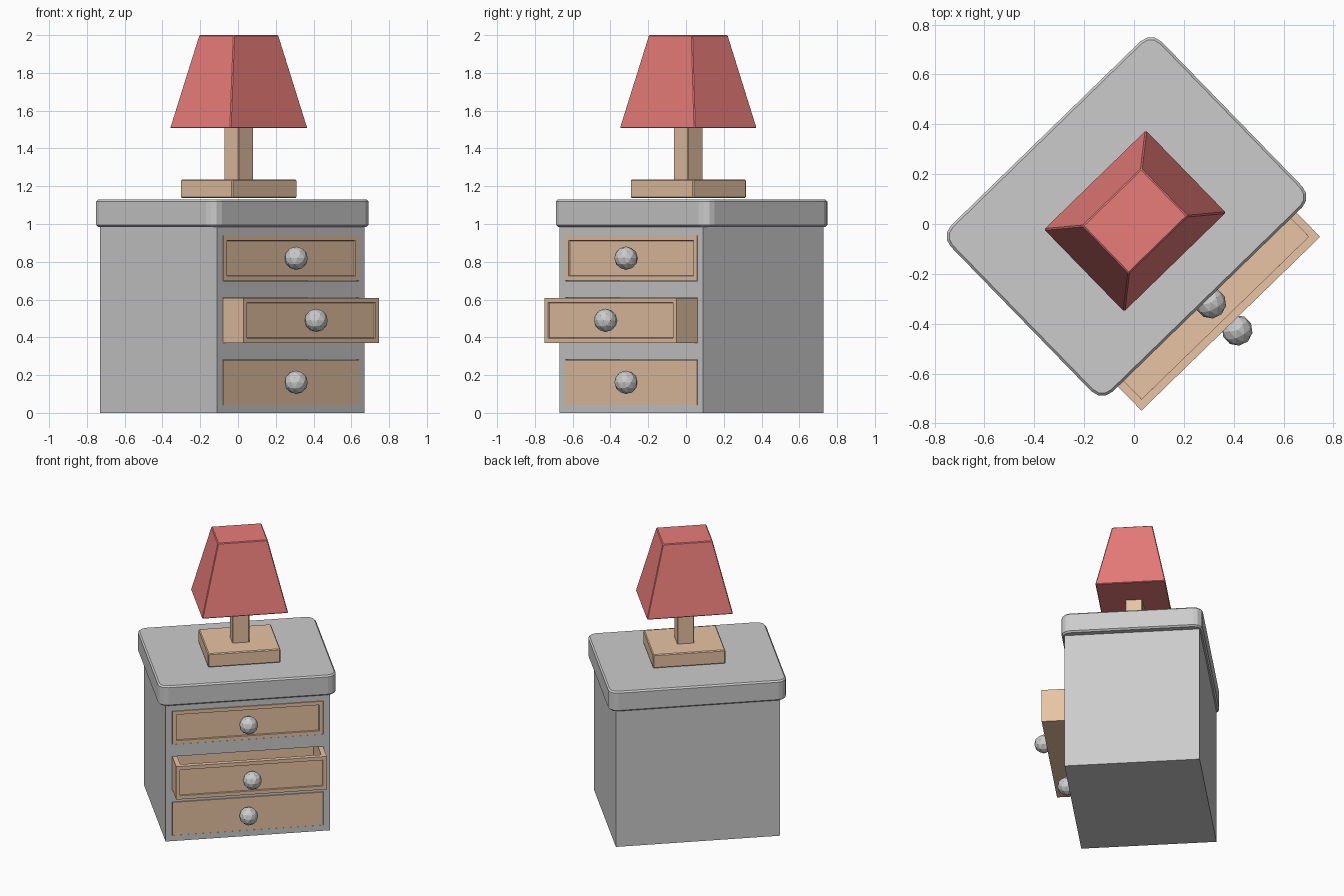
import bpy, bmesh, math
from mathutils import Vector, Matrix

if "Cube" in bpy.data.objects:
    bpy.data.objects.remove(bpy.data.objects["Cube"])

ANGLE = math.radians(44.2)
ROT = Matrix.Rotation(ANGLE, 4, 'Z')
CABINET = (-0.03, 0.03)
LAMP = (0.004, 0.012)


def material(name, rgb):
    m = bpy.data.materials.new(name)
    m.diffuse_color = (*rgb, 1)
    m.use_nodes = True
    m.node_tree.nodes["Principled BSDF"].inputs["Base Color"].default_value = m.diffuse_color
    return m


WOOD = material("wood", (0.8, 0.55, 0.37))
RED = material("red_cloth", (0.8, 0.2, 0.19))


def finish(name, bm, origin, mat=None, bevel=0):
    """Turn a bmesh into an object, turned to face the diagonal."""
    bmesh.ops.recalc_face_normals(bm, faces=bm.faces)
    me = bpy.data.meshes.new(name)
    bm.to_mesh(me)
    bm.free()
    ob = bpy.data.objects.new(name, me)
    bpy.context.collection.objects.link(ob)
    ob.location = (*origin, 0)
    ob.rotation_euler.z = ANGLE
    if mat:
        me.materials.append(mat)
    if bevel:
        mod = ob.modifiers.new("edge", 'BEVEL')
        mod.width = bevel
        mod.segments = 1
        mod.limit_method = 'ANGLE'
        mod.angle_limit = math.radians(50)
    return ob


def box(x, y, z, taper=1.0):
    """Box from (min, max) ranges; taper scales the top face."""
    bm = bmesh.new()
    bmesh.ops.create_cube(bm, size=1)
    for v in bm.verts:
        k = taper if v.co.z > 0 else 1
        v.co = Vector((sum(x) / 2 + v.co.x * k * (x[1] - x[0]),
                       sum(y) / 2 + v.co.y * k * (y[1] - y[0]),
                       sum(z) / 2 + v.co.z * (z[1] - z[0])))
    bm.normal_update()
    return bm


def centred(hx, hy, z0, z1, taper=1.0):
    return box((-hx, hx), (-hy, hy), (z0, z1), taper)


def sink(bm, axis, rim, wall, depth):
    """Inset the face looking along axis and push it in."""
    face = max(bm.faces, key=lambda f: f.normal.dot(Vector(axis)))
    bmesh.ops.inset_individual(bm, faces=[face], thickness=rim)
    bmesh.ops.inset_individual(bm, faces=[face], thickness=wall, depth=-depth)
    bm.normal_update()


# cabinet body
body = finish("cabinet_body", centred(0.545, 0.445, 0, 1.0), CABINET)

# cabinet top with rounded corners
bm = centred(0.59, 0.465, 0.985, 1.13)
upright = [e for e in bm.edges if abs(e.verts[0].co.z - e.verts[1].co.z) > 0.1]
bmesh.ops.bevel(bm, geom=upright, offset=0.06, segments=3, profile=0.5, affect='EDGES')
finish("cabinet_top", bm, CABINET, bevel=0.01)

# drawers with knobs, the middle one pulled out
for label, zc, out in (("top", 0.819, 0.003), ("middle", 0.49, 0.155), ("bottom", 0.162, 0.003)):
    front = -0.445 - out
    z = (zc - 0.119, zc + 0.119)
    bm = box((-0.5, 0.5), (front, front + 0.38), z)
    sink(bm, (0, 0, 1), 0.046, 0.0001, 0.2)
    sink(bm, (0, -1, 0), 0.036, 0.003, 0.01)
    finish(label + "_drawer", bm, CABINET, WOOD)

    bm = bmesh.new()
    bmesh.ops.create_icosphere(bm, subdivisions=2, radius=0.062,
                               matrix=Matrix.Translation((0, front - 0.037, zc)))
    finish(label + "_knob", bm, CABINET)

    # opening in the body for this drawer
    cutter = finish(label + "_opening_cutter",
                    box((-0.502, 0.502), (-0.6, -0.05), (z[0] - 0.002, z[1] + 0.002)), CABINET)
    cutter.hide_render = True
    cutter.hide_viewport = True
    cutter.display_type = 'WIRE'
    mod = body.modifiers.new(label + "_opening", 'BOOLEAN')
    mod.operation = 'DIFFERENCE'
    mod.solver = 'EXACT'
    mod.object = cutter

# lamp
finish("lamp_base", centred(0.24, 0.197, 1.137, 1.235), LAMP, WOOD, 0.006)
finish("lamp_stem", centred(0.056, 0.056, 1.23, 1.52), LAMP, WOOD, 0.004)
finish("lamp_shade", centred(0.286, 0.231, 1.507, 2.0, 0.578), LAMP, RED, 0.005)
